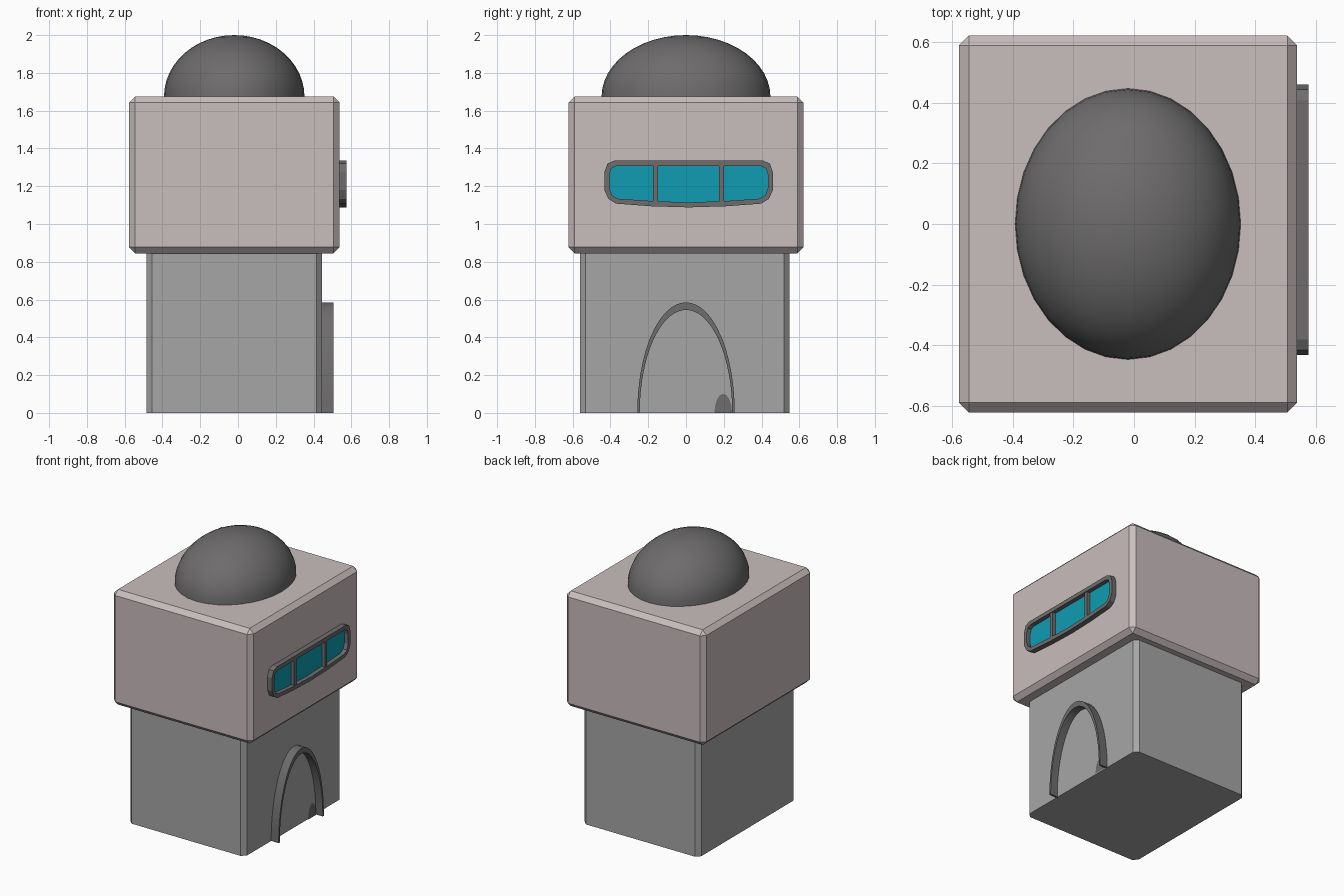
import bpy, bmesh, math

if "Cube" in bpy.data.objects:
    bpy.data.objects.remove(bpy.data.objects["Cube"])

def material(name, srgb):
    m = bpy.data.materials.new(name)
    lin = [(c / 255 / 12.92) if c < 11 else ((c / 255 + 0.055) / 1.055) ** 2.4 for c in srgb]
    m.diffuse_color = (*lin, 1)
    m.use_nodes = True
    m.node_tree.nodes["Principled BSDF"].inputs["Base Color"].default_value = m.diffuse_color
    return m

PINK = material("pale pink", (201, 189, 189))
LIGHT = material("light grey", (167, 166, 167))
DARK = material("dark grey", (110, 108, 108))
CYAN = material("cyan glass", (16, 156, 177))

def finish(name, bm, mat, recalc=True):
    if recalc:
        bmesh.ops.recalc_face_normals(bm, faces=bm.faces)
    me = bpy.data.meshes.new(name)
    bm.to_mesh(me)
    bm.free()
    ob = bpy.data.objects.new(name, me)
    bpy.context.collection.objects.link(ob)
    me.materials.append(mat)
    return ob

def box(name, lo, hi, mat, chamfer=0, vertical_only=False):
    bm = bmesh.new()
    bmesh.ops.create_cube(bm, size=1)
    for v in bm.verts:
        v.co = [(a + b) / 2 + c * (b - a) for a, b, c in zip(lo, hi, v.co)]
    if chamfer:
        edges = [e for e in bm.edges if not vertical_only
                 or abs(e.verts[0].co.z - e.verts[1].co.z) > 0.1]
        bmesh.ops.bevel(bm, geom=edges, offset=chamfer, segments=1, affect='EDGES')
    return finish(name, bm, mat)

def band(name, outer, inner, x0, x1, mat, closed):
    """Solid strip between two (y, z) outlines, running from x0 to x1."""
    bm = bmesh.new()
    rows = [[bm.verts.new((x, *p)) for p in pts]
            for x, pts in ((x0, outer), (x1, outer), (x1, inner), (x0, inner))]
    n = len(outer)
    for i in range(n if closed else n - 1):
        j = (i + 1) % n
        for k in range(4):
            a, b = rows[k], rows[(k + 1) % 4]
            bm.faces.new((a[i], a[j], b[j], b[i]))
    if not closed:
        for i in (0, n - 1):
            bm.faces.new([r[i] for r in rows])
    return finish(name, bm, mat)

def sheet(name, pts, x, mat, inward=False):
    """Flat face at x, pointing out (+x) or inward."""
    bm = bmesh.new()
    f = bm.faces.new([bm.verts.new((x, *p)) for p in pts])
    f.normal_update()
    if (f.normal.x < 0) != inward:
        f.normal_flip()
    return finish(name, bm, mat, recalc=False)

def arch(cy, ry, rz, n=32):
    return [(cy + ry * math.cos(math.pi * i / n), rz * math.sin(math.pi * i / n))
            for i in range(n + 1)]

def mirrored(half, cy):
    return [(cy + y, z) for y, z in half] + [(cy - y, z) for y, z in half[-2:0:-1]]

def smooth(ob, degrees):
    bpy.ops.object.select_all(action='DESELECT')
    ob.select_set(True)
    bpy.context.view_layer.objects.active = ob
    bpy.ops.object.shade_smooth_by_angle(angle=math.radians(degrees))

# Body blocks
box("lower_block", (-0.485, -0.562, 0), (0.445, 0.548, 0.86), LIGHT, 0.03, True)
box("upper_block", (-0.577, -0.621, 0.845), (0.538, 0.621, 1.675), PINK, 0.032)

# Dome: upper half of a stretched sphere
bm = bmesh.new()
bmesh.ops.create_uvsphere(bm, u_segments=32, v_segments=24, radius=1)
bmesh.ops.delete(bm, geom=[v for v in bm.verts if v.co.z < -0.01], context='VERTS')
for v in bm.verts:
    v.co = (-0.02 + 0.372 * v.co.x, 0.447 * v.co.y, 1.674 + 0.326 * v.co.z)
smooth(finish("dome", bm, DARK, recalc=False), 40)

# Window: rounded frame, glass and two bars
CY = 0.014
outer = [(0, 1.088), (0.2, 1.094), (0.385, 1.108), (0.425, 1.133), (0.446, 1.18),
         (0.446, 1.275), (0.43, 1.32), (0.395, 1.335), (0, 1.335)]
inner = [(0, 1.114), (0.2, 1.122), (0.375, 1.134), (0.405, 1.152), (0.42, 1.19),
         (0.42, 1.26), (0.41, 1.293), (0.385, 1.306), (0, 1.306)]
band("window_frame", mirrored(outer, CY), mirrored(inner, CY), 0.53, 0.575, DARK, True)
sheet("window_glass", mirrored(inner, CY), 0.545, CYAN)
for side, s in (("left", -1), ("right", 1)):
    y = CY + s * 0.175
    box("window_bar_" + side, (0.535, y - 0.013, 1.115), (0.57, y + 0.013, 1.31), DARK)

# Doorway: raised arch, inner panel and small half-round hatch
smooth(band("door_arch", arch(0, 0.258, 0.585), arch(0, 0.245, 0.545),
            0.435, 0.505, DARK, False), 30)
sheet("door_panel", arch(0, 0.247, 0.548), 0.449, LIGHT, inward=True)
sheet("door_hatch", arch(0.197, 0.046, 0.1, 16), 0.454, DARK)
